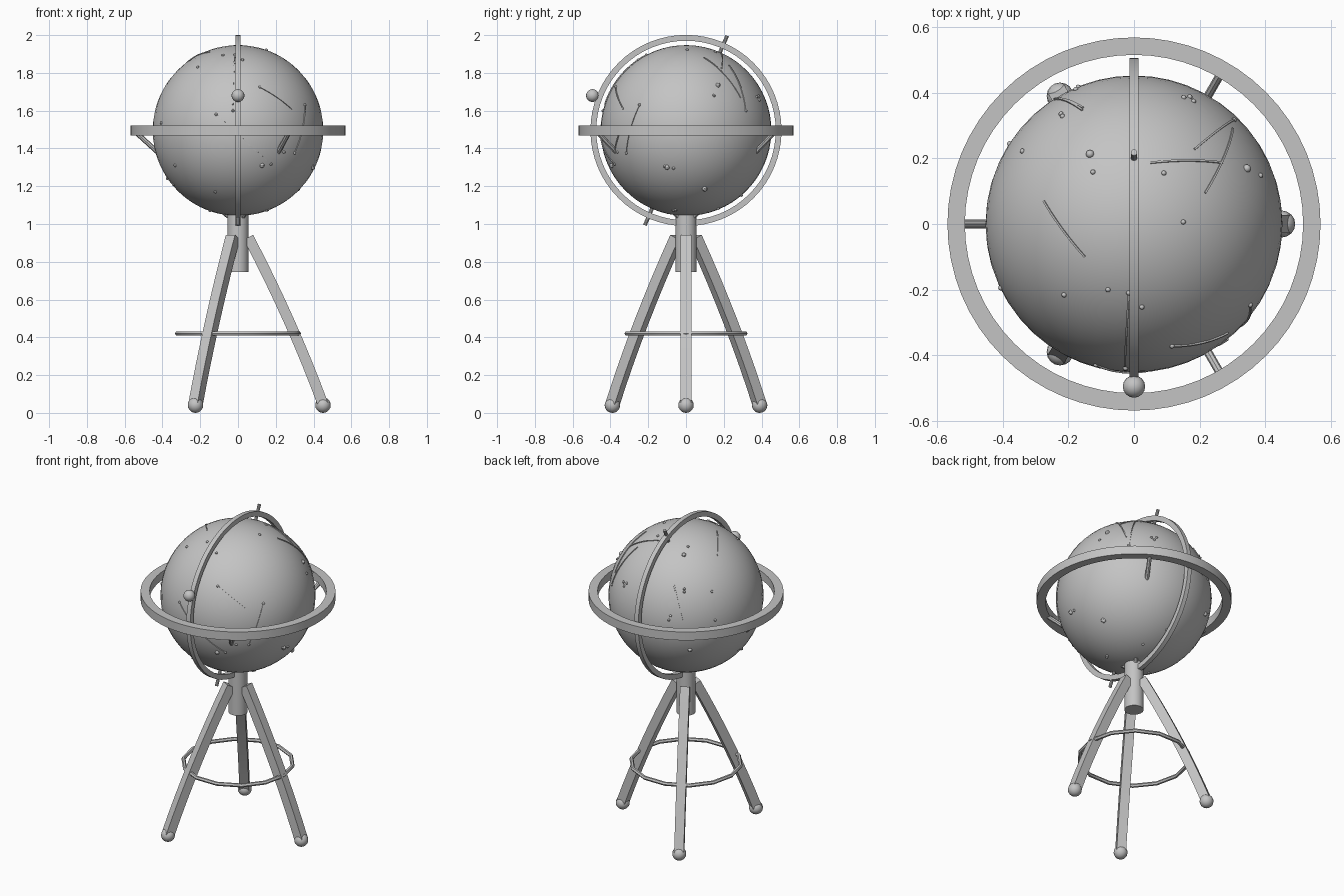
import bpy, bmesh, math
from mathutils import Vector, Matrix

if "Cube" in bpy.data.objects:
    bpy.data.objects.remove(bpy.data.objects["Cube"])

C = Vector((0, 0, 1.495))   # globe centre
R = 0.452                   # globe radius
UP = Vector((0, 0, 1))

grey = bpy.data.materials.new("plain grey")
grey.diffuse_color = (0.55, 0.55, 0.55, 1)
grey.use_nodes = True
grey.node_tree.nodes["Principled BSDF"].inputs["Base Color"].default_value = grey.diffuse_color


def finish(bm, name, smooth=True):
    bmesh.ops.recalc_face_normals(bm, faces=bm.faces)
    me = bpy.data.meshes.new(name)
    bm.to_mesh(me)
    bm.free()
    me.materials.append(grey)
    ob = bpy.data.objects.new(name, me)
    bpy.context.collection.objects.link(ob)
    if smooth:
        bpy.ops.object.select_all(action='DESELECT')
        ob.select_set(True)
        bpy.context.view_layer.objects.active = ob
        bpy.ops.object.shade_smooth_by_angle(angle=math.radians(35))
    return ob


def add_ball(bm, p, r, seg=12, rings=8):
    bmesh.ops.create_uvsphere(bm, u_segments=seg, v_segments=rings, radius=r,
                              matrix=Matrix.Translation(p))


def add_rod(bm, a, b, r, seg=10):
    d = b - a
    m = Matrix.Translation((a + b) / 2) @ d.to_track_quat('Z', 'Y').to_matrix().to_4x4()
    bmesh.ops.create_cone(bm, cap_ends=True, segments=seg, radius1=r, radius2=r,
                          depth=d.length, matrix=m)


def lathe(name, profile, steps, matrix):
    """Ring from a closed (radius, height) profile."""
    bm = bmesh.new()
    loops = []
    for i in range(steps):
        t = 2 * math.pi * i / steps
        loops.append([bm.verts.new(matrix @ Vector((r * math.cos(t), r * math.sin(t), h)))
                      for r, h in profile])
    n = len(profile)
    for i in range(steps):
        a, b = loops[i], loops[(i + 1) % steps]
        for j in range(n):
            bm.faces.new((a[j], b[j], b[(j + 1) % n], a[(j + 1) % n]))
    return finish(bm, name)


def sweep(bm, pts, side, half_w, half_h):
    """Square bar along points; side is the constant sideways direction."""
    prev = None
    for i, p in enumerate(pts):
        t = (pts[min(i + 1, len(pts) - 1)] - pts[max(i - 1, 0)]).normalized()
        n = t.cross(side)
        cur = [bm.verts.new(p + side * half_w * a + n * half_h * b)
               for a, b in ((1, 1), (1, -1), (-1, -1), (-1, 1))]
        if prev:
            for j in range(4):
                bm.faces.new((prev[j], cur[j], cur[(j + 1) % 4], prev[(j + 1) % 4]))
        else:
            bm.faces.new(cur)
        prev = cur
    bm.faces.new(prev)


def polar(angle, r, z):
    a = math.radians(angle)
    return Vector((r * math.cos(a), r * math.sin(a), z))


# globe
bm = bmesh.new()
bmesh.ops.create_uvsphere(bm, u_segments=48, v_segments=32, radius=R,
                          matrix=Matrix.Translation(C) @ Matrix.Rotation(math.radians(-23.5), 4, 'X'))
finish(bm, "globe")

# tilted axis rod
axis = Vector((0, math.sin(math.radians(23.5)), math.cos(math.radians(23.5))))
bm = bmesh.new()
add_rod(bm, C - axis * 0.547, C + axis * 0.547, 0.010)
finish(bm, "axis_rod")

# horizon ring and upright meridian ring
lathe("horizon_ring", [(0.515, -0.027), (0.568, -0.027), (0.568, 0.027), (0.515, 0.027)],
      64, Matrix.Translation(C))
lathe("meridian_ring", [(0.475, -0.014), (0.506, -0.014), (0.506, 0.014), (0.475, 0.014)],
      64, Matrix.Translation(C) @ Matrix.Rotation(math.pi / 2, 4, 'Y'))

# small sun ball on the meridian ring
bm = bmesh.new()
add_ball(bm, Vector((0, -0.495, 1.68)), 0.034, 16, 12)
finish(bm, "sun_ball")

# centre post
bm = bmesh.new()
add_rod(bm, Vector((0, 0, 0.745)), Vector((0, 0, 1.06)), 0.056, 24)
finish(bm, "centre_post")

# three curved legs with ball feet, and struts holding the horizon ring
for k in range(3):
    ang = 120 * k
    p0, p1, p2 = polar(ang, 0.055, 0.93), polar(ang, 0.29, 0.48), polar(ang, 0.45, 0.045)
    pts = [p0 * (1 - t) ** 2 + p1 * 2 * t * (1 - t) + p2 * t * t
           for t in (i / 8 for i in range(9))]
    bm = bmesh.new()
    sweep(bm, pts, polar(ang + 90, 1, 0), 0.028, 0.028)
    finish(bm, "leg_%d" % (k + 1))
    bm = bmesh.new()
    add_ball(bm, polar(ang, 0.45, 0.041), 0.041, 16, 10)
    finish(bm, "foot_%d" % (k + 1))
    bm = bmesh.new()
    add_rod(bm, polar(ang + 60, 0.05, 1.04), polar(ang + 60, 0.535, 1.48), 0.013, 8)
    finish(bm, "ring_strut_%d" % (k + 1))

# stretcher ring between the legs
lathe("stretcher_ring",
      [(0.322 + 0.012 * math.cos(i * math.pi / 3), 0.012 * math.sin(i * math.pi / 3)) for i in range(6)],
      14, Matrix.Translation((0, 0, 0.42)))


def on_globe(h, elev, a, b):
    """Point on the globe seen at (a, b) from heading h and elevation elev."""
    e = math.radians(elev)
    h = Vector((h[0], h[1], 0)).normalized()
    right = Vector((-h.y, h.x, 0))
    up = UP * math.cos(e) - h * math.sin(e)
    to = h * math.cos(e) + UP * math.sin(e)
    d = right * a + up * b + to * math.sqrt(max(R * R - a * a - b * b, 0))
    return C + d.normalized() * R


FRONT, RIGHT, TOP = ((0, -1), 0), ((1, 0), 0), ((0, -1), 90)
BACK, BELOW = ((-0.574, 0.819), 25), ((0.647, 0.767), -28)

# stars: (sideways, upward) offsets from the globe centre in each view
small = {
    FRONT: [(-.406, .04), (-.333, -.185), (-.375, -.255), (-.12, -.325), (-.116, .085),
            (.174, -.178), (.116, .23), (.354, .135), (.30, -.119), (.243, -.115),
            (.40, -.2), (-.026, .105), (-.148, -.425), (.158, -.42)],
    RIGHT: [(.148, .185), (.385, .182), (.317, .105), (.296, -.345)],
    TOP: [(-.125, .158), (-.34, .222), (-.222, .335), (-.177, .41), (.17, .387),
          (.091, .155), (.15, .006), (.024, -.253), (-.079, -.2), (-.213, -.216), (-.016, -.21)],
    BACK: [(-.01, .035), (.17, -.146), (-.1, -.146), (.327, -.316), (-.363, .076)],
    BELOW: [(-.374, -.088), (-.158, -.35), (.053, -.28)],
}
large = {FRONT: [(.127, -.185)], RIGHT: [(.169, .24), (-.10, -.195), (.10, -.31)],
         TOP: [(-.134, .213)], BACK: [(.023, -.32)], BELOW: [(-.18, -.14)]}
bm = bmesh.new()
for table, r in ((small, 0.008), (large, 0.013)):
    for view, spots in table.items():
        for a, b in spots:
            add_ball(bm, on_globe(*view, a, b), r, 8, 6)
finish(bm, "stars")

# constellation lines: thin bars following the globe
lines = [
    (FRONT, (-.116, .085), (.174, -.178)), (FRONT, (.116, .23), (.285, .114)),
    (FRONT, (.354, .135), (.30, -.119)), (FRONT, (.22, -.115), (.285, -.01)),
    (TOP, (-.016, -.21), (-.028, -.43)), (TOP, (.05, .186), (.268, .186)),
    (TOP, (.30, .29), (.216, .094)), (TOP, (-.274, .07), (-.149, -.10)),
    (TOP, (-.234, .38), (-.155, .353)), (BACK, (-.07, .064), (-.02, -.152)),
    (RIGHT, (.227, .345), (.317, .105)),
]
bm = bmesh.new()
for view, a, b in lines:
    p, q = on_globe(*view, *a) - C, on_globe(*view, *b) - C
    pts = [C + p.lerp(q, i / 10).normalized() * (R + 0.001) for i in range(11)]
    sweep(bm, pts, p.cross(q).normalized(), 0.003, 0.003)
finish(bm, "constellation_lines", smooth=False)
